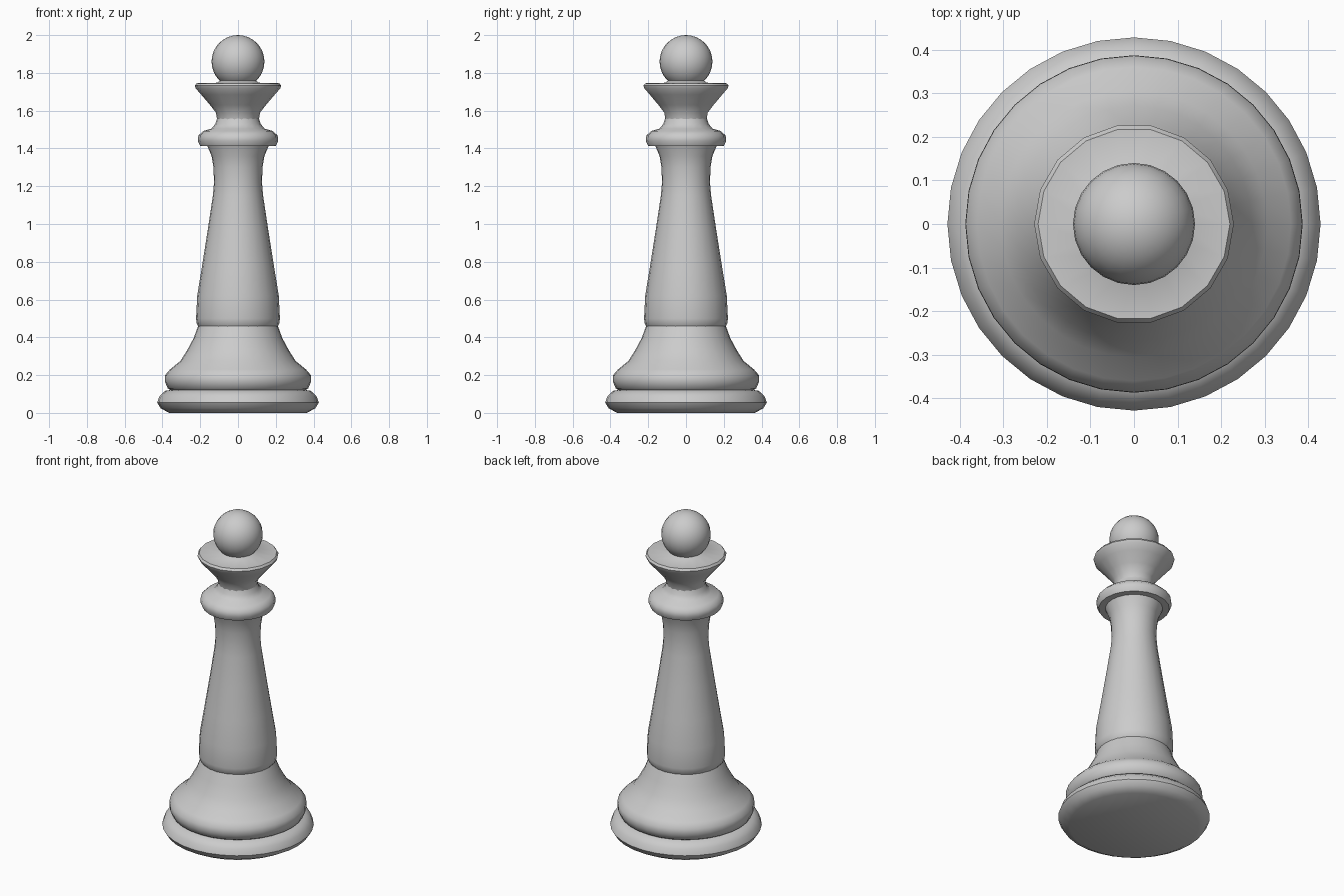
import bpy, bmesh, math

cube = bpy.data.objects.get("Cube")
if cube:
    bpy.data.objects.remove(cube, do_unlink=True)

GREY = (0.6, 0.6, 0.6, 1)
mat = bpy.data.materials.new("pale grey")
mat.use_nodes = True
mat.diffuse_color = GREY
mat.node_tree.nodes["Principled BSDF"].inputs["Base Color"].default_value = GREY


def finish(name, bm, angle):
    """Turn a bmesh into a smooth-shaded object."""
    bmesh.ops.recalc_face_normals(bm, faces=bm.faces)
    mesh = bpy.data.meshes.new(name)
    bm.to_mesh(mesh)
    bm.free()
    mesh.materials.append(mat)
    obj = bpy.data.objects.new(name, mesh)
    bpy.context.collection.objects.link(obj)
    bpy.ops.object.select_all(action="DESELECT")
    obj.select_set(True)
    bpy.context.view_layer.objects.active = obj
    bpy.ops.object.shade_smooth_by_angle(angle=math.radians(angle))
    return obj


def lathe(name, profile, sides, angle=50):
    """Spin (radius, height) points around z and cap both ends."""
    bm = bmesh.new()
    rings = []
    for r, z in profile:
        rings.append([bm.verts.new((r * math.cos(math.tau * i / sides),
                                    r * math.sin(math.tau * i / sides), z))
                      for i in range(sides)])
    for low, high in zip(rings, rings[1:]):
        for i in range(sides):
            j = (i + 1) % sides
            bm.faces.new((low[i], low[j], high[j], high[i]))
    bm.faces.new(rings[0])
    bm.faces.new(rings[-1])
    return finish(name, bm, angle)


# Foot ring and flared base
lathe("foot_ring", [(0.365, 0), (0.41, 0.025), (0.428, 0.055), (0.415, 0.09),
                    (0.385, 0.117), (0.33, 0.125)], 32)
lathe("flared_base", [(0.34, 0.11), (0.372, 0.13), (0.387, 0.165), (0.386, 0.2),
                      (0.36, 0.23), (0.305, 0.275), (0.27, 0.33), (0.235, 0.395),
                      (0.215, 0.45), (0.205, 0.47)], 32)

# Tapered stem
lathe("stem", [(0.2, 0.445), (0.218, 0.47), (0.222, 0.5), (0.216, 0.62), (0.19, 0.78),
               (0.16, 0.97), (0.133, 1.15), (0.127, 1.22), (0.13, 1.3),
               (0.14, 1.36), (0.165, 1.42)], 24)

# Collar and flared crown
lathe("collar", [(0.15, 1.412), (0.2, 1.413), (0.213, 1.44), (0.21, 1.468),
                 (0.185, 1.492), (0.14, 1.505), (0.12, 1.53), (0.11, 1.56)], 20)
lathe("crown", [(0.11, 1.55), (0.117, 1.59), (0.148, 1.63), (0.195, 1.685),
                (0.224, 1.718), (0.229, 1.732), (0.22, 1.745), (0.11, 1.748),
                (0.09, 1.765)], 18)

# Ball finial
bm = bmesh.new()
bmesh.ops.create_uvsphere(bm, u_segments=24, v_segments=16, radius=0.14)
bmesh.ops.translate(bm, verts=bm.verts, vec=(0, 0, 1.86))
finish("ball_finial", bm, 60)
